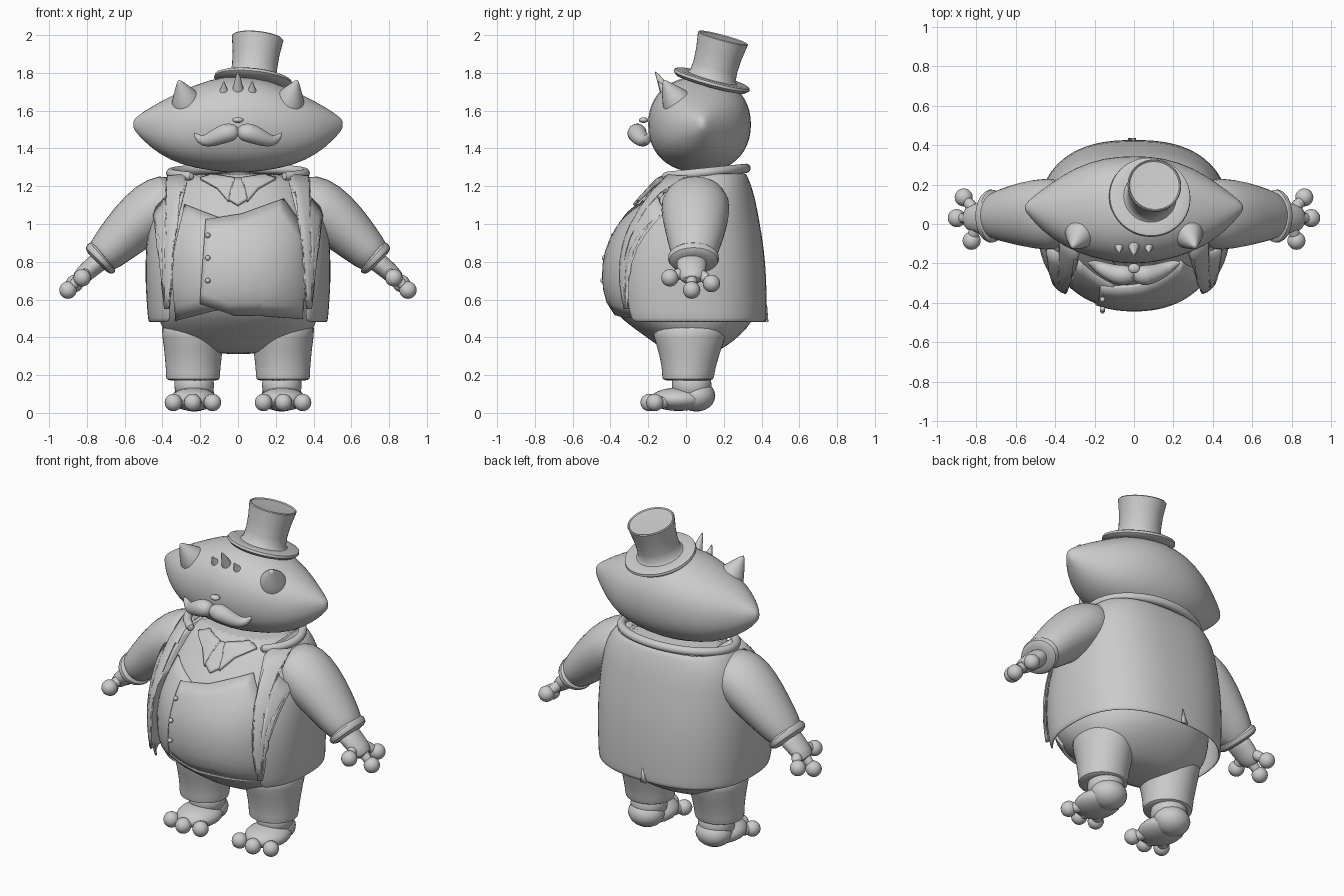
import bpy, bmesh, math
from mathutils import Vector
from mathutils.bvhtree import BVHTree

cube = bpy.data.objects.get("Cube")
if cube:
    bpy.data.objects.remove(cube, do_unlink=True)

grey = bpy.data.materials.new("plain_grey")
grey.use_nodes = True
grey.diffuse_color = (0.6, 0.6, 0.6, 1)
grey.node_tree.nodes["Principled BSDF"].inputs["Base Color"].default_value = (0.6, 0.6, 0.6, 1)
X, Y, Z = Vector((1, 0, 0)), Vector((0, 1, 0)), Vector((0, 0, 1))


def finish(name, bm, subdiv=0, solid=0, sharp=40):
    bmesh.ops.recalc_face_normals(bm, faces=bm.faces[:])
    mesh = bpy.data.meshes.new(name)
    bm.to_mesh(mesh)
    bm.free()
    obj = bpy.data.objects.new(name, mesh)
    bpy.context.collection.objects.link(obj)
    mesh.materials.append(grey)
    if solid:
        mod = obj.modifiers.new("thickness", "SOLIDIFY")
        mod.thickness, mod.offset = solid, 0
    if subdiv:
        obj.modifiers.new("smooth", "SUBSURF").levels = subdiv
        obj.modifiers["smooth"].render_levels = subdiv
    bpy.ops.object.select_all(action="DESELECT")
    obj.select_set(True)
    bpy.context.view_layer.objects.active = obj
    bpy.ops.object.shade_smooth_by_angle(angle=math.radians(sharp))
    return obj


def loft(name, rings, power=2, seg=24, subdiv=1, gaps=None, solid=0):
    """Skin rings of (centre, u radius vector, v radius vector); gaps leave the -v side open."""
    bm = bmesh.new()
    rows = []
    for i, (c, u, v) in enumerate(rings):
        start, sweep, count = 0, math.tau, seg
        if gaps:
            start = -math.acos((gaps[i] / u.length) ** (power / 2))
            sweep, count = math.pi - 2 * start, seg + 1
        row = []
        for k in range(count):
            a = start + sweep * k / seg
            p, q = (math.copysign(abs(f) ** (2 / power), f) for f in (math.cos(a), math.sin(a)))
            row.append(bm.verts.new(Vector(c) + u * p + v * q))
        rows.append(row)
    for low, high in zip(rows, rows[1:]):
        for k in range(seg):
            j = (k + 1) % len(low)
            bm.faces.new((low[k], low[j], high[j], high[k]))
    if not gaps:
        bm.faces.new(rows[0])
        bm.faces.new(rows[-1])
    return finish(name, bm, subdiv, solid)


def upright(table):
    """Rings from (height, half width, front y, back y)."""
    return [((0, (f + b) / 2, z), X * w, Y * (b - f) / 2) for z, w, f, b in table]


def tube(name, path, side=Y, flat=1, seg=16):
    """Round limb through (x, y, z, radius); flat scales the radius along the side axis."""
    pts = [Vector(p[:3]) for p in path]
    rings = []
    for i, p in enumerate(pts):
        d = (pts[min(i + 1, len(pts) - 1)] - pts[max(i - 1, 0)]).normalized()
        v = d.cross(side).normalized()
        rings.append((p, v.cross(d) * path[i][3] * flat, v * path[i][3]))
    return loft(name, rings, seg=seg)


def ball(name, loc, size):
    bm = bmesh.new()
    bmesh.ops.create_uvsphere(bm, u_segments=20, v_segments=12, radius=1)
    for v in bm.verts:
        v.co = Vector(loc) + Vector([a * b for a, b in zip(v.co, size)])
    return finish(name, bm)


def plate(name, outline, target, lift=0.012):
    """Thin cloth piece draped on the front of a target from an (x, z) outline."""
    dg = bpy.context.evaluated_depsgraph_get()
    tree = BVHTree.FromObject(target, dg)
    bm = bmesh.new()
    bm.faces.new([bm.verts.new((x, -1, z)) for x, z in outline])
    bmesh.ops.triangulate(bm, faces=bm.faces[:])
    for _ in range(3):
        bmesh.ops.subdivide_edges(bm, edges=bm.edges[:], cuts=1, use_grid_fill=True)
    for v in bm.verts:
        hit = tree.ray_cast(v.co, Y)[0]
        if hit is None:
            hit = tree.find_nearest(Vector((v.co.x, -0.2, v.co.z)))[0]
        v.co.y = hit.y - lift
    return finish(name, bm, solid=0.018)


# Body with the waistcoat belly and trouser seat
body = loft("waistcoat_body", upright([
    (.31, .14, -.06, .12), (.34, .27, -.13, .2), (.41, .38, -.22, .29), (.49, .425, -.34, .36),
    (.58, .435, -.41, .385), (.7, .44, -.43, .39), (.82, .44, -.425, .385), (.92, .435, -.39, .375),
    (1.02, .42, -.33, .36), (1.12, .39, -.24, .34), (1.2, .35, -.165, .31), (1.28, .29, -.1, .27)]),
    power=2.2, seg=32)

# Open jacket, its collar roll and back vent
jacket = loft("jacket", upright([
    (.48, .468, -.385, .42), (.52, .472, -.4, .42), (.7, .485, -.425, .42), (.88, .482, -.4, .405),
    (1.02, .465, -.33, .38), (1.13, .44, -.24, .36), (1.21, .405, -.17, .335), (1.27, .35, -.12, .31)]),
    power=2.5, seg=32, gaps=[.36, .36, .35, .34, .32, .3, .28, .26], solid=.016)
collar = [(.36 * math.cos(a), .07 + .25 * math.sin(a), 1.27 + .025 * math.sin(a), .025)
          for a in [math.radians(-50 + 14 * i) for i in range(21)]]
tube("jacket_collar", collar, side=Z)
bm = bmesh.new()
bm.faces.new([bm.verts.new(p) for p in ((-.03, .432, .48), (.01, .432, .48), (.0, .425, .57))])
finish("back_vent", bm, solid=.009)

# Waistcoat overlap, lower edge points, shirt collar and tie
plate("waistcoat_overlap", [(-.2, .58), (-.17, 1.02), (.02, 1.05), (.24, 1.13), (.33, 1.0),
                            (.36, .75), (.34, .5), (.1, .52), (-.02, .52)], body)
plate("waistcoat_under", [(-.33, .49), (-.35, .8), (-.28, 1.1), (-.1, 1.03), (-.1, .55)], body, .003)
plate("tie", [(0, 1.1), (-.05, 1.13), (-.025, 1.24), (.025, 1.24), (.05, 1.13)], body, .02)
for z in (.7, .82, .94):
    ball("waistcoat_button", (-.16, -.44 + max(0, z - .8) * .4, z), (.014, .014, .014))

# Head, shaped like a lemon lying on its side
half = [(.15, -.19, .34, 1.28, 1.77), (.3, -.145, .29, 1.31, 1.705), (.42, -.075, .21, 1.37, 1.645),
        (.5, -.0, .15, 1.44, 1.595), (.54, .05, .115, 1.485, 1.565), (.555, .07, .095, 1.51, 1.545)]
spans = [(-h[0], *h[1:]) for h in reversed(half)] + [(0, -.21, .35, 1.265, 1.79)] + half
loft("head", [((x, (f + b) / 2, (lo + hi) / 2), Y * (b - f) / 2, Z * (hi - lo) / 2)
              for x, f, b, lo, hi in spans], power=2.2)
ball("nose", (0, -.225, 1.55), (.03, .025, .015))

# Forehead tuft
for x, y, z in ((0, -.165, 1.81), (-.075, -.15, 1.76), (.075, -.15, 1.76)):
    tube("forehead_tuft", [(x * .9, -.08, 1.64, .05), (x, -.1, 1.69, .04),
                           (x, y + .03, z - .05, .02), (x, y, z, .003)], seg=8)

for s, side in ((1, "left"), (-1, "right")):
    # Ear
    tube(side + "_ear", [(s * .26, -.02, 1.6, .1), (s * .275, -.055, 1.66, .085),
                         (s * .295, -.09, 1.71, .045), (s * .315, -.12, 1.765, .006)], seg=12)
    # Moustache half
    tube(side + "_moustache", [(0, -.25, 1.47, .03), (s * .025, -.258, 1.483, .048),
                               (s * .06, -.262, 1.485, .055), (s * .11, -.25, 1.463, .046),
                               (s * .165, -.225, 1.438, .036), (s * .205, -.205, 1.445, .025),
                               (s * .235, -.195, 1.485, .004)])
    # Lapel and shirt collar wing
    plate(side + "_lapel", [(s * x, z) for x, z in (
        (.27, 1.26), (.37, 1.25), (.38, 1.14), (.445, 1.07), (.4, .88), (.385, .55), (.365, .55),
        (.345, .9), (.32, 1.05))], jacket, .02)
    plate(side + "_shirt_collar", [(s * x, z) for x, z in (
        (.015, 1.24), (.05, 1.12), (.11, 1.19), (.2, 1.24), (.14, 1.26))], body, .02)
    # Sleeve and cuff
    tube(side + "_sleeve", [(s * .3, .05, 1.14, .1), (s * .36, .05, 1.13, .15), (s * .45, .05, 1.08, .16),
                            (s * .56, .05, .985, .143), (s * .66, .045, .885, .118),
                            (s * .725, .04, .82, .098), (s * .74, .04, .805, .07)], flat=1.18)
    tube(side + "_cuff", [(s * .705, .04, .835, .09), (s * .715, .04, .828, .107),
                          (s * .74, .04, .803, .105), (s * .748, .04, .795, .07)], flat=1.32)
    # Hand with ball-tipped fingers
    tube(side + "_palm", [(s * .7, .03, .83, .06), (s * .77, .03, .775, .052), (s * .82, .03, .73, .05),
                          (s * .86, .03, .695, .035)], flat=1.5)
    for x, y, z in ((.825, -.085, .715), (.9, .03, .65), (.865, .135, .685)):
        tube(side + "_finger", [(s * .8, .03 + (y - .03) * .3, .75, .035), (s * x, y, z, .033)], seg=10)
        ball(side + "_fingertip", (s * x, y, z), (.046, .046, .046))
    # Trouser leg and hem
    legs = [(.5, .23, .19, -.2, .24), (.4, .235, .165, -.17, .21), (.3, .237, .152, -.14, .175),
            (.21, .238, .143, -.125, .15), (.175, .238, .146, -.13, .15), (.17, .238, .12, -.1, .12)]
    loft(side + "_trouser_leg", [((s * x, (f + b) / 2, z), X * r, Y * (b - f) / 2)
                                 for z, x, r, f, b in legs])
    # Foot with round toes
    loft(side + "_ankle", [((s * .232, .03, z), X * r, Y * r) for z, r in ((.22, .105), (.14, .108), (.07, .1))])
    ball(side + "_heel", (s * .232, .055, .09), (.108, .1, .083))
    ball(side + "_foot", (s * .235, -.04, .072), (.125, .15, .062))
    for x, y in ((.135, -.175), (.24, -.195), (.342, -.165)):
        tube(side + "_toe", [(s * (.235 + (x - .235) * .5), -.08, .06, .04), (s * x, y, .055, .038)], X, seg=10)
        ball(side + "_toe_tip", (s * x, y, .055), (.046, .046, .046))

# Tilted top hat turned from one profile
bm = bmesh.new()
profile = [(0, -.02), (.13, -.02), (.19, -.016), (.208, 0), (.205, .014), (.19, .02), (.135, .018),
           (.124, .03), (.12, .08), (.124, .15), (.137, .235), (.132, .24), (.126, .234), (0, .228)]
verts = [bm.verts.new((r, 0, z)) for r, z in profile]
edges = [bm.edges.new(e) for e in zip(verts, verts[1:])]
bmesh.ops.spin(bm, geom=verts + edges, cent=(0, 0, 0), axis=(0, 0, 1), angle=math.tau, steps=40)
bmesh.ops.remove_doubles(bm, verts=bm.verts[:], dist=.0005)
hat = finish("top_hat", bm)
hat.location = (.08, .135, 1.757)
hat.rotation_euler = (math.radians(-15), math.radians(6), 0)
